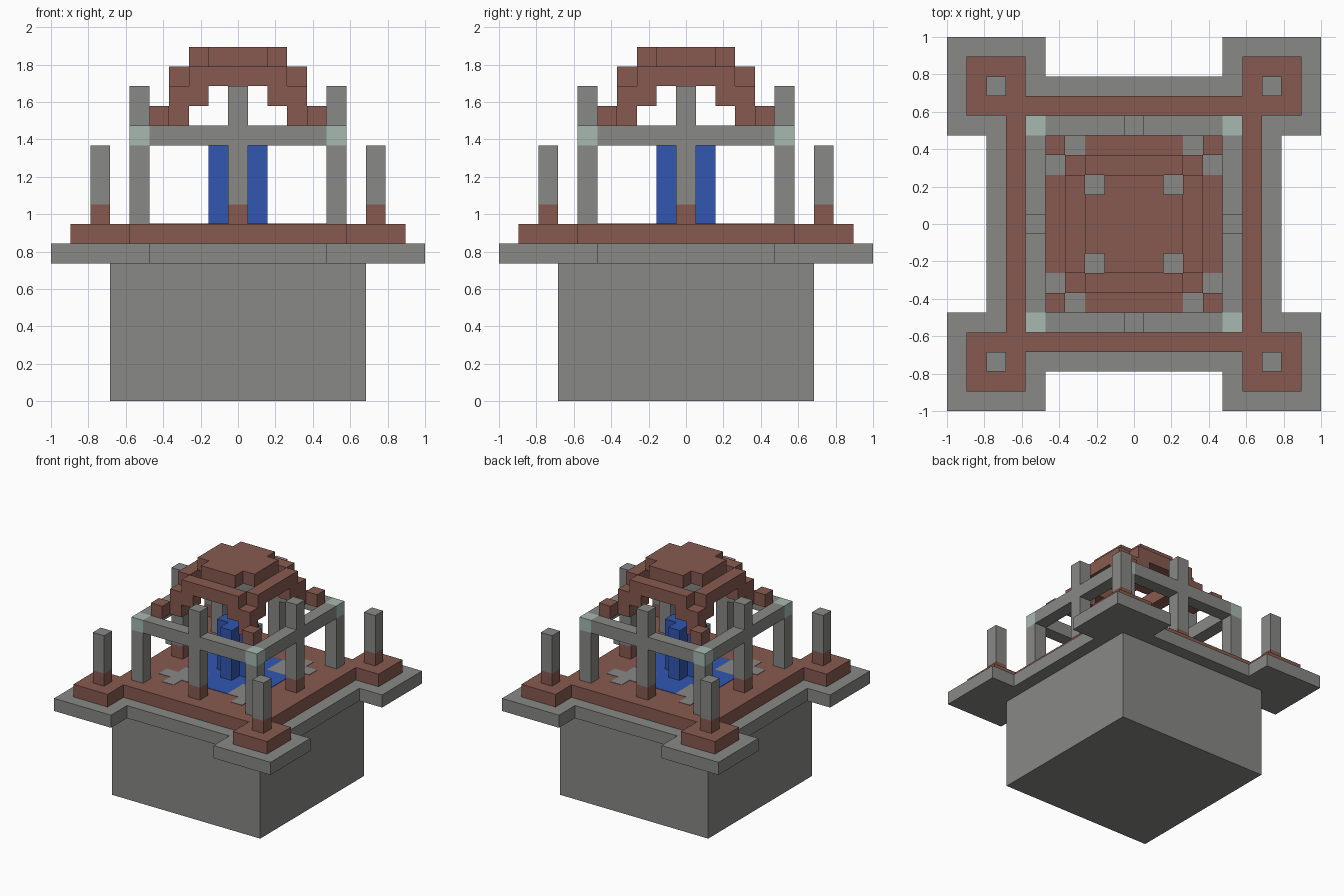
import bpy, bmesh
from mathutils import Matrix
from math import pi

if "Cube" in bpy.data.objects:
    bpy.data.objects.remove(bpy.data.objects["Cube"], do_unlink=True)

U = 2 / 19  # one block


def material(name, rgb):
    m = bpy.data.materials.new(name)
    m.use_nodes = True
    m.diffuse_color = (*rgb, 1)
    bsdf = m.node_tree.nodes["Principled BSDF"]
    bsdf.inputs["Base Color"].default_value = (*rgb, 1)
    bsdf.inputs["Roughness"].default_value = 0.9
    return m


STONE = material("stone grey", (0.246, 0.246, 0.238))
BRICK = material("brick red", (0.242, 0.102, 0.08))
WATER = material("water blue", (0.032, 0.093, 0.445))
LAMP = material("pale green", (0.381, 0.485, 0.434))


def turn(points, k):
    """Quarter-turn plan points k times about the centre."""
    for _ in range(k):
        points = [(-y, x) for x, y in points]
    return points


def prism(name, outline, z0, z1, mat):
    """Extrude a plan outline, in blocks, from z0 to z1."""
    bm = bmesh.new()
    base = bm.faces.new([bm.verts.new((x * U, y * U, z0 * U)) for x, y in outline])
    top = bmesh.ops.extrude_face_region(bm, geom=[base])["geom"]
    verts = [v for v in top if isinstance(v, bmesh.types.BMVert)]
    bmesh.ops.translate(bm, verts=verts, vec=(0, 0, (z1 - z0) * U))
    bmesh.ops.recalc_face_normals(bm, faces=bm.faces)
    mesh = bpy.data.meshes.new(name)
    bm.to_mesh(mesh)
    bm.free()
    mesh.materials.append(mat)
    ob = bpy.data.objects.new(name, mesh)
    bpy.context.collection.objects.link(ob)
    return ob


def rect(x0, x1, y0, y1):
    return [(x0, y0), (x1, y0), (x1, y1), (x0, y1)]


def cell(x, y):
    return rect(x - .5, x + .5, y - .5, y + .5)


def fourfold(name, quarter, z0, z1, mat):
    """One solid whose outline repeats on all four sides."""
    return prism(name, [p for k in range(4) for p in turn(quarter, k)], z0, z1, mat)


def four(name, outline, z0, z1, mat):
    """Four separate copies around the centre."""
    for k in range(4):
        prism(f"{name}_{k + 1}", turn(outline, k), z0, z1, mat)


# Base and stepped platform
prism("base_block", rect(-6.5, 6.5, -6.5, 6.5), 0, 7, STONE)
fourfold("stone_platform", [(4.5, -7.5), (4.5, -9.5), (9.5, -9.5),
                            (9.5, -4.5), (7.5, -4.5)], 7, 8, STONE)
fourfold("brick_floor", [(5.5, -6.5), (5.5, -8.5), (8.5, -8.5),
                         (8.5, -5.5), (6.5, -5.5)], 8, 9, BRICK)

# Floor inlays
fourfold("pool", [(1.5, -3.5), (1.5, -1.5), (3.5, -1.5)], 9, 9.03, WATER)
four("stone_patch", [(1.5, 1.5), (3.5, 1.5), (3.5, 2.5), (4.5, 2.5), (4.5, 3.5),
                     (3.5, 3.5), (3.5, 4.5), (2.5, 4.5), (2.5, 3.5), (1.5, 3.5)],
     9, 9.03, STONE)

# Fountain column
fourfold("fountain", [(.5, -1.5), (.5, -.5), (1.5, -.5)], 9, 13, WATER)

# Outer corner posts
four("outer_post_foot", cell(7, 7), 9, 10, BRICK)
four("outer_post", cell(7, 7), 10, 13, STONE)

# Inner frame: corner posts, lamps, middle posts and beams
four("frame_post", cell(5, 5), 9, 13, STONE)
four("frame_lamp", cell(5, 5), 13, 14, LAMP)
four("middle_post_foot", cell(0, 5), 9, 10, BRICK)
four("middle_post", cell(0, 5), 10, 16, STONE)
four("beam_left", rect(-4.5, -.5, 4.5, 5.5), 13, 14, STONE)
four("beam_right", rect(.5, 4.5, 4.5, 5.5), 13, 14, STONE)

# Stepped dome: feet, ribs, ring and cap
four("dome_foot", cell(4, 4), 14, 15, BRICK)
four("dome_rib", cell(3, 3), 14, 16, BRICK)
four("dome_bracket_a", cell(2, 3), 15, 16, BRICK)
four("dome_bracket_b", cell(3, 2), 15, 16, BRICK)
four("dome_ring", rect(-2.5, 2.5, 2.5, 3.5), 16, 17, BRICK)
fourfold("dome_cap", [(1.5, -2.5), (1.5, -1.5), (2.5, -1.5)], 17, 18, BRICK)
